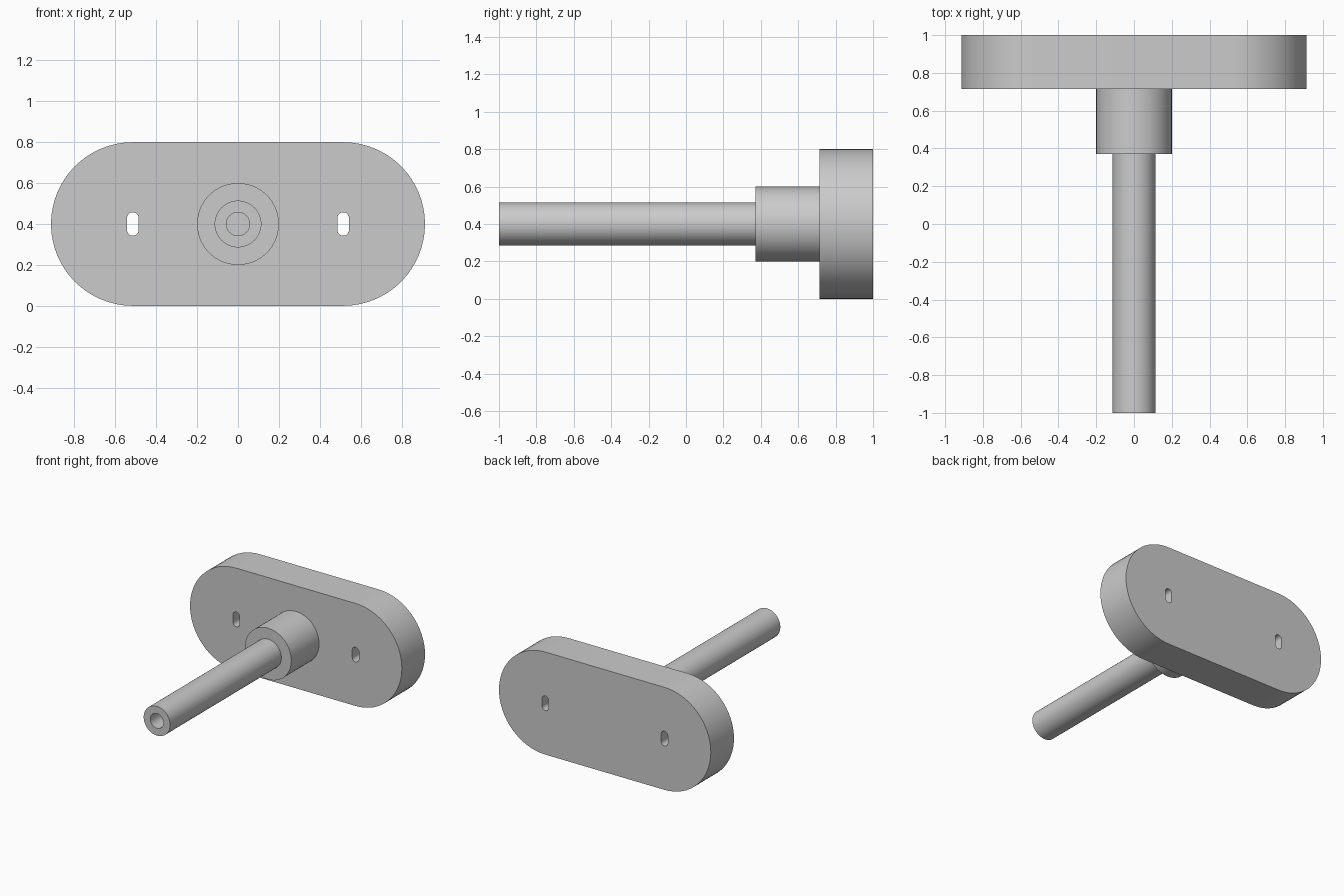
import bpy, bmesh
from math import sin, cos, pi, radians

if "Cube" in bpy.data.objects:
    bpy.data.objects.remove(bpy.data.objects["Cube"], do_unlink=True)

U = 1 / 35          # design unit
AXIS_Z = 14 * U     # height of the stem axis
SEG = 64

grey = bpy.data.materials.new("plain grey")
grey.use_nodes = True
grey.diffuse_color = (0.6, 0.6, 0.6, 1)
grey.node_tree.nodes["Principled BSDF"].inputs["Base Color"].default_value = (0.6, 0.6, 0.6, 1)


def make_object(name, bm):
    bmesh.ops.recalc_face_normals(bm, faces=bm.faces)
    mesh = bpy.data.meshes.new(name)
    bm.to_mesh(mesh)
    bm.free()
    mesh.materials.append(grey)
    obj = bpy.data.objects.new(name, mesh)
    bpy.context.collection.objects.link(obj)
    return obj


def stadium_prism(name, cx, radius, dx, dz, y0, y1):
    """Round-ended prism along y; dx or dz is half the straight length."""
    bm = bmesh.new()
    turn = 0 if dz else -pi / 2
    verts = []
    for side in (1, -1):
        for i in range(SEG // 2 + 1):
            a = turn + pi * i / (SEG // 2) + (0 if side == 1 else pi)
            verts.append(bm.verts.new((cx + side * dx + radius * cos(a), y0,
                                       AXIS_Z + side * dz + radius * sin(a))))
    face = bm.faces.new(verts)
    grown = bmesh.ops.extrude_face_region(bm, geom=[face])["geom"]
    bmesh.ops.translate(bm, vec=(0, y1 - y0, 0),
                        verts=[g for g in grown if isinstance(g, bmesh.types.BMVert)])
    return make_object(name, bm)


def smooth(obj):
    bpy.ops.object.select_all(action="DESELECT")
    obj.select_set(True)
    bpy.context.view_layer.objects.active = obj
    bpy.ops.object.shade_smooth_by_angle(angle=radians(30))


# Round-ended plate with two upright slots through it
plate = stadium_prism("mounting_plate", 0, 14 * U, 18 * U, 0, 25 * U, 35 * U)
for side in (1, -1):
    cutter = stadium_prism("slot_cutter", side * 18 * U, U, 0, U, 24 * U, 36 * U)
    cutter.hide_render = True
    mod = plate.modifiers.new("slot", "BOOLEAN")
    mod.operation = "DIFFERENCE"
    mod.solver = "EXACT"
    mod.object = cutter
    bpy.context.view_layer.objects.active = plate
    bpy.ops.object.modifier_apply(modifier=mod.name)
    bpy.data.objects.remove(cutter, do_unlink=True)
smooth(plate)

# Lathed stem: blind bore, rod, then the wider collar against the plate
profile = [(0, -15), (2, -15), (2, -35), (4, -35), (4, 13), (7, 13), (7, 25)]
bm = bmesh.new()
points = [bm.verts.new((r * U, y * U, AXIS_Z)) for r, y in profile]
edges = [bm.edges.new(pair) for pair in zip(points, points[1:])]
bmesh.ops.spin(bm, geom=points + edges, cent=(0, 0, AXIS_Z), axis=(0, 1, 0),
               angle=2 * pi, steps=SEG, use_merge=True)
bmesh.ops.remove_doubles(bm, verts=bm.verts, dist=1e-5)
stem = make_object("hollow_stem_with_collar", bm)
# Make sure the open shell faces outward
if max(stem.data.polygons, key=lambda p: p.area).normal.dot(
        max(stem.data.polygons, key=lambda p: p.area).center - stem.data.vertices[0].co) < 0:
    stem.data.flip_normals()
smooth(stem)
